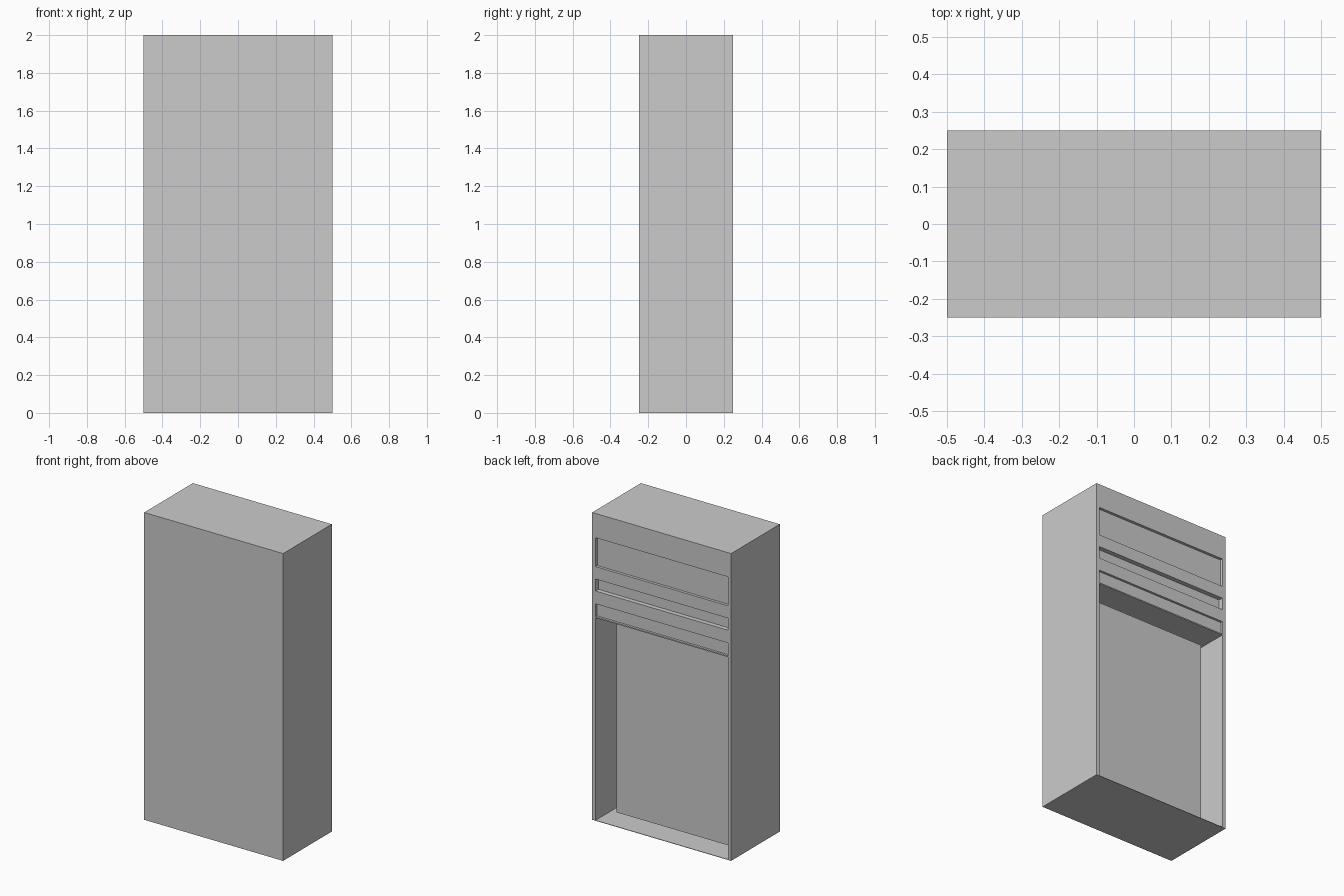
import bpy

if "Cube" in bpy.data.objects:
    bpy.data.objects.remove(bpy.data.objects["Cube"])

W, D, H = 0.5, 0.25, 2.0   # half width, half depth, height
T = 0.024                  # board thickness


def board(name, x0, x1, y0, y1, z0, z1):
    """Axis-aligned board between two corners."""
    bpy.ops.mesh.primitive_cube_add(
        size=1, location=((x0 + x1) / 2, (y0 + y1) / 2, (z0 + z1) / 2))
    ob = bpy.context.object
    ob.name = name
    ob.scale = (x1 - x0, y1 - y0, z1 - z0)
    bpy.ops.object.transform_apply(location=False, rotation=False, scale=True)
    return ob


# Outer carcass: closed front, two sides, thin floor
board("front_board", -W, W, -D, -D + T, 0, H)
board("side_left", -W, -W + T, -D + T, D, 0, H)
board("side_right", W - T, W, -D + T, D, 0, H)
board("floor_board", -W + T, W - T, -D + T, D, 0, 0.003)

# Top block, rails and lower shelf, all flush with the open side
for name, z0, z1 in (("top_block", 1.842, H),
                     ("upper_rail", 1.654, 1.573),
                     ("middle_rail", 1.495, 1.412),
                     ("lower_shelf", 1.320, 1.328)):
    board(name, -W + T, W - T, -D + T, D, min(z0, z1), max(z0, z1))

# Recessed drawer fronts between the rails
for name, z0, z1, depth in (("large_drawer", 1.654, 1.842, 0.018),
                            ("middle_drawer", 1.495, 1.573, 0.03),
                            ("small_drawer", 1.328, 1.412, 0.015)):
    board(name, -W + T, W - T, D - depth - T, D - depth, z0, z1)

# Inner panel set back in the tall opening, with a gap around it
board("inner_panel", -0.405, 0.405, D - 0.115 - T, D - 0.115, 0.03, 1.275)
